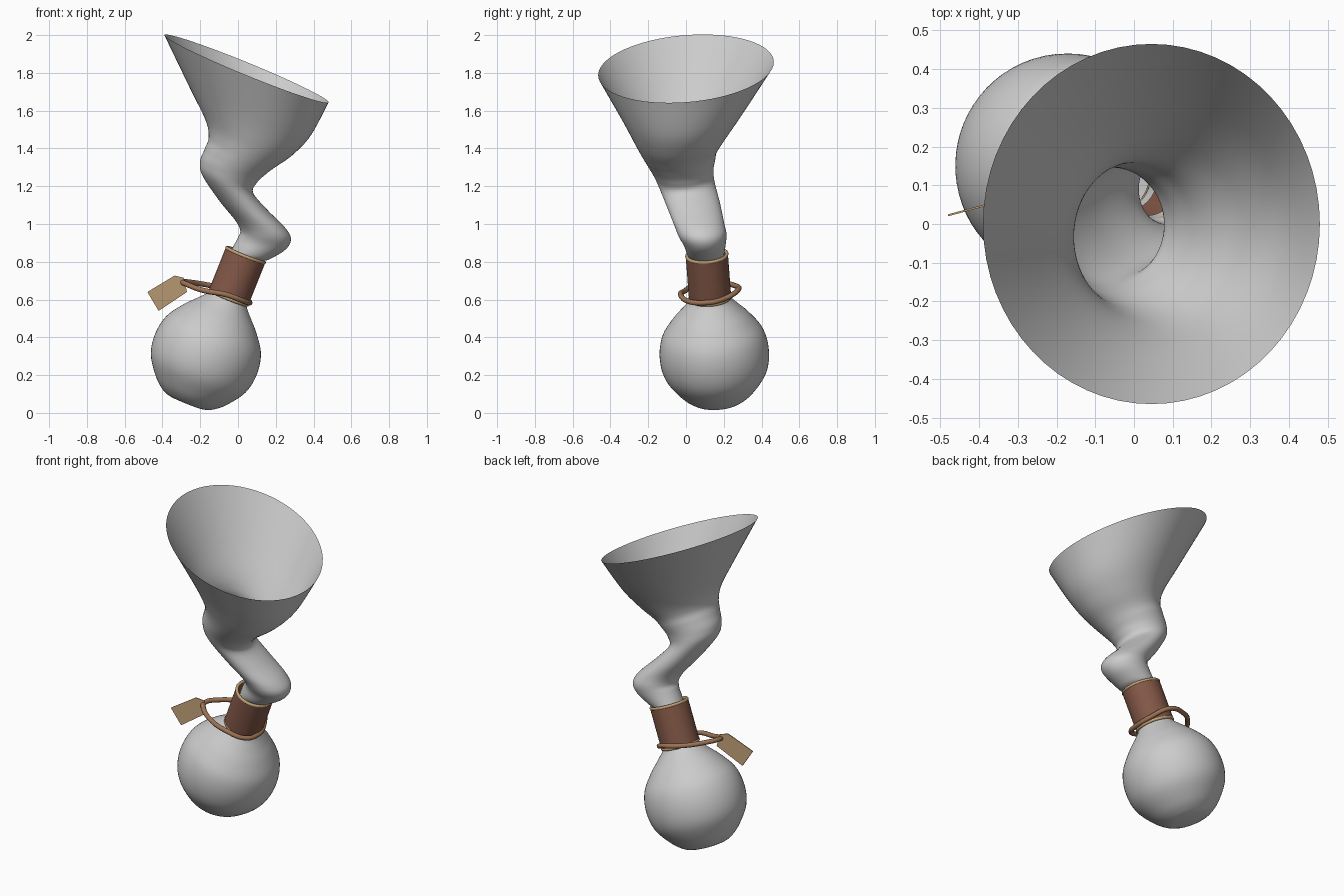
import bpy, bmesh
from math import sin, cos, pi
from mathutils import Vector as V

if "Cube" in bpy.data.objects:
    bpy.data.objects.remove(bpy.data.objects["Cube"])

AXIS = V((0.37, -0.07, 0.925)).normalized()
BASE = V((-0.17, 0.15, 0.31))          # centre of the bulb
SIDE = V((AXIS.z, 0, -AXIS.x)).normalized()
BACK = AXIS.cross(SIDE)
N = 64


def material(name, rgb):
    m = bpy.data.materials.new(name)
    m.diffuse_color = (*rgb, 1)
    m.use_nodes = True
    m.node_tree.nodes["Principled BSDF"].inputs["Base Color"].default_value = m.diffuse_color
    return m


leather = material("leather", (0.23, 0.098, 0.064))
tan = material("tan", (0.54, 0.36, 0.19))
cord_mat = material("cord", (0.33, 0.17, 0.09))


def finish(ob, mat=None, angle=0.7):
    if mat:
        ob.data.materials.append(mat)
    bpy.ops.object.select_all(action='DESELECT')
    ob.select_set(True)
    bpy.context.view_layer.objects.active = ob
    bpy.ops.object.shade_smooth_by_angle(angle=angle)


def smooth_path(rows, steps):
    """Catmull-Rom interpolation of rows of numbers."""
    p = [rows[0]] + list(rows) + [rows[-1]]
    out = []
    for i in range(1, len(p) - 2):
        for s in range(steps):
            t = s / steps
            out.append([0.5 * (2*b + (c-a)*t + (2*a-5*b+4*c-d)*t*t + (3*b-a-3*c+d)*t**3)
                        for a, b, c, d in zip(*p[i-1:i+3])])
    return out + [list(rows[-1])]


def skin(name, rings, mat=None, closed=False):
    """Bridge rings given as (centre, u vector, v vector)."""
    bm = bmesh.new()
    vs = [[bm.verts.new(c + u * cos(2*pi*k/N) + v * sin(2*pi*k/N)) for k in range(N)]
          for c, u, v in rings]
    pairs = list(zip(vs, vs[1:])) + ([(vs[-1], vs[0])] if closed else [])
    for a, b in pairs:
        for k in range(N):
            j = (k + 1) % N
            bm.faces.new((a[k], a[j], b[j], b[k]))
    if not closed:
        bmesh.ops.remove_doubles(bm, verts=bm.verts, dist=1e-5)
    bmesh.ops.recalc_face_normals(bm, faces=bm.faces)
    me = bpy.data.meshes.new(name)
    bm.to_mesh(me)
    bm.free()
    ob = bpy.data.objects.new(name, me)
    bpy.context.collection.objects.link(ob)
    finish(ob, mat)
    return ob


def lathe(name, profile, mat=None, closed=False):
    return skin(name, [(BASE + AXIS*h, SIDE*r, BACK*r) for r, h in profile], mat, closed)


# Bulb with flattened base and short neck
lathe("bulb", [(0, -0.275)] + smooth_path(
    [(0.1, -0.275), (0.14, -0.26), (0.2, -0.21), (0.27, -0.11), (0.29, 0), (0.27, 0.11),
     (0.21, 0.2), (0.15, 0.265), (0.11, 0.31), (0.092, 0.35), (0.09, 0.4)], 5))

# Crooked tube and funnel: left x,z / right x,z / centre y / depth radius
sections = [
    (-.05, .82, .115, .755, .112, .09), (-.035, .86, .13, .80, .109, .093),
    (-.02, .89, .17, .815, .105, .1), (.0, .93, .252, .865, .1, .112),
    (.012, .965, .28, .92, .088, .126), (-.015, 1.02, .25, .98, .07, .131),
    (-.1, 1.125, .155, 1.075, .04, .14), (-.19, 1.26, .08, 1.165, .003, .148),
    (-.2, 1.335, .1, 1.218, -.014, .16), (-.175, 1.4, .145, 1.262, -.025, .18),
    (-.155, 1.46, .195, 1.3, -.033, .2), (-.172, 1.55, .288, 1.365, -.028, .246),
    (-.25, 1.71, .385, 1.468, -.015, .325), (-.39, 2.0, .48, 1.645, 0, .465)]
rings = []
for lx, lz, rx, rz, cy, ry in smooth_path(sections, 6):
    rings.append((V(((lx+rx)/2, cy, (lz+rz)/2)), V(((rx-lx)/2, 0, (rz-lz)/2)),
                  V((0, ry, 0.075*ry))))
skin("funnel", rings)

# Leather collar with tan bindings at both ends
lathe("collar", [(0.112, 0.325), (0.112, 0.565), (0.1, 0.565), (0.1, 0.325)], leather, True)
for name, h in (("collar_top_binding", 0.567), ("collar_bottom_binding", 0.325)):
    lathe(name, [(0.106 + 0.009*cos(a*pi/6), h + 0.009*sin(a*pi/6)) for a in range(12)], tan, True)

# Cord looped around the neck
cu = bpy.data.curves.new("cord", 'CURVE')
cu.dimensions = '3D'
cu.bevel_depth = 0.014
cu.bevel_resolution = 3
pts = [(.062, .1, .583), (.035, .015, .59), (-.06, -.028, .625), (-.19, 0, .65), (-.27, .045, .68),
       (-.295, .085, .693), (-.255, .17, .692), (-.15, .255, .675), (-.03, .275, .65), (.045, .19, .6)]
sp = cu.splines.new('BEZIER')
sp.bezier_points.add(len(pts) - 1)
sp.use_cyclic_u = True
for b, p in zip(sp.bezier_points, pts):
    b.co = p
    b.handle_left_type = b.handle_right_type = 'AUTO'
tmp = bpy.data.objects.new("cord_path", cu)
bpy.context.collection.objects.link(tmp)
me = bpy.data.meshes.new_from_object(tmp.evaluated_get(bpy.context.evaluated_depsgraph_get()))
bpy.data.objects.remove(tmp)
cord = bpy.data.objects.new("cord", me)
bpy.context.collection.objects.link(cord)
me.materials.clear()
finish(cord, cord_mat, 1.2)

# Hanging tag with clipped corners
outline = [(-.48, .64), (-.42, .54), (-.27, .64), (-.287, .715), (-.335, .727)]
bm = bmesh.new()
f = bm.faces.new([bm.verts.new((x, 0.02 + 0.27*(x + 0.48), z)) for x, z in outline])
ext = bmesh.ops.extrude_face_region(bm, geom=[f])
bmesh.ops.translate(bm, vec=(0, 0.005, 0), verts=[g for g in ext["geom"] if isinstance(g, bmesh.types.BMVert)])
bmesh.ops.recalc_face_normals(bm, faces=bm.faces)
me = bpy.data.meshes.new("tag")
bm.to_mesh(me)
bm.free()
tag = bpy.data.objects.new("tag", me)
bpy.context.collection.objects.link(tag)
finish(tag, tan, 0.3)
